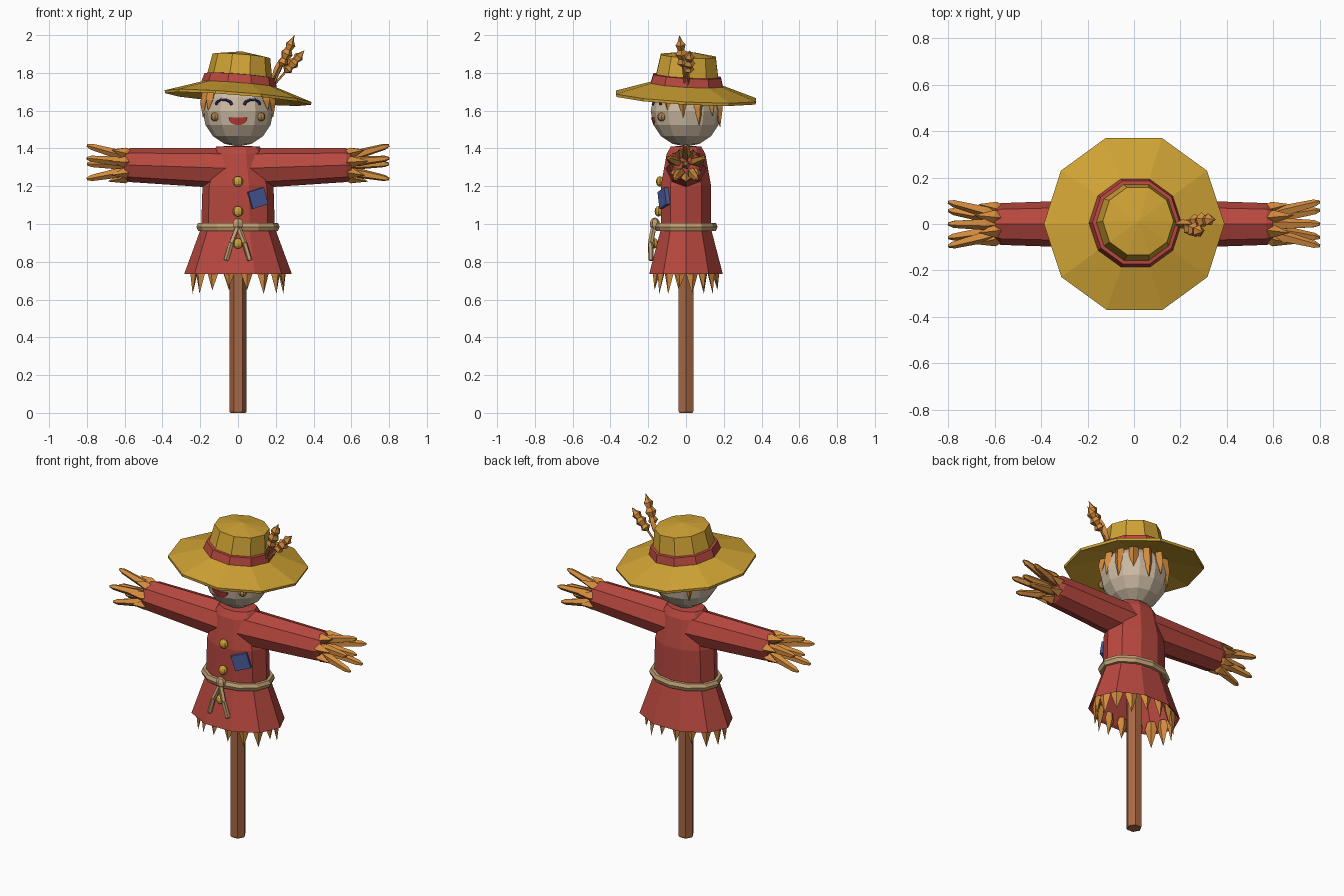
import bpy, bmesh, math, random
from mathutils import Vector, Matrix, Euler

if "Cube" in bpy.data.objects:
    bpy.data.objects.remove(bpy.data.objects["Cube"])

random.seed(4)


def material(name, r, g, b):
    m = bpy.data.materials.new(name)
    lin = [((c / 255 + 0.055) / 1.055) ** 2.4 for c in (r, g, b)]
    m.diffuse_color = (*lin, 1)
    m.use_nodes = True
    m.node_tree.nodes["Principled BSDF"].inputs["Base Color"].default_value = m.diffuse_color
    return m


RED = material("red cloth", 184, 72, 63)
YELLOW = material("yellow hat straw", 208, 163, 52)
STRAW = material("orange straw", 212, 140, 62)
SKIN = material("burlap", 204, 186, 162)
WOOD = material("brown wood", 168, 104, 68)
ROPE = material("tan rope", 196, 162, 116)
BLUE = material("blue patch", 74, 92, 155)
NAVY = material("navy thread", 44, 50, 98)
MOUTH = material("mouth red", 196, 62, 56)
BUTTON = material("button brown", 178, 132, 78)


def finish(name, bm, mat, matrix=None):
    bmesh.ops.remove_doubles(bm, verts=bm.verts, dist=1e-5)
    bmesh.ops.recalc_face_normals(bm, faces=bm.faces)
    me = bpy.data.meshes.new(name)
    bm.to_mesh(me)
    bm.free()
    me.materials.append(mat)
    ob = bpy.data.objects.new(name, me)
    if matrix:
        ob.matrix_world = matrix
    bpy.context.collection.objects.link(ob)
    return ob


def loft(name, rings, mat, n=10, matrix=None, closed=False):
    """Rings are (z, rx, ry); a zero radius makes a pole, open ends are capped."""
    bm = bmesh.new()
    loops = []
    for z, rx, ry in rings:
        loops.append([bm.verts.new((rx * math.cos(math.tau * i / n),
                                    ry * math.sin(math.tau * i / n), z)) for i in range(n)])
    pairs = list(zip(loops, loops[1:]))
    if closed:
        pairs.append((loops[-1], loops[0]))
    for a, b in pairs:
        for i in range(n):
            j = (i + 1) % n
            bm.faces.new((a[i], a[j], b[j], b[i]))
    if not closed:
        for ring, loop in ((rings[0], loops[0]), (rings[-1], loops[-1])):
            if ring[1] > 0:
                bm.faces.new(loop)
    return finish(name, bm, mat, matrix)


def spindle(name, p0, p1, profile, mat, n=5, flat=1.0):
    """Tapered rod between two points; profile is (fraction, radius)."""
    p0, p1 = Vector(p0), Vector(p1)
    d = p1 - p0
    m = Matrix.Translation(p0) @ d.to_track_quat('Z', 'Y').to_matrix().to_4x4()
    return loft(name, [(t * d.length, r, r * flat) for t, r in profile], mat, n, m)


def ball(name, loc, r, mat, u=8, v=6, scale=(1, 1, 1)):
    bm = bmesh.new()
    bmesh.ops.create_uvsphere(bm, u_segments=u, v_segments=v, radius=r)
    return finish(name, bm, mat, Matrix.Translation(loc) @ Matrix.Diagonal((*scale, 1)))


def tube(name, pts, r, mat, n=5):
    """Rod following a few points."""
    for a, b in zip(pts, pts[1:]):
        spindle(name, a, b, [(-0.03, r * 0.8), (0.03, r), (0.97, r), (1.03, r * 0.8)], mat, n)


# Post
loft("post", [(0, .04, .04), (.008, .045, .045), (1.0, .045, .045)], WOOD, 6)

# Coat with flared, hollow skirt
loft("coat", [(.95, 0, 0), (.95, .17, .11), (.745, .272, .19), (.735, .285, .205),
              (.98, .195, .138), (1.2, .188, .14), (1.37, .14, .108),
              (1.41, .115, .085), (1.415, 0, 0)], RED, 10)

# Straw hem under the skirt
for i in range(16):
    a = math.tau * (i + .5) / 16
    c, s = math.cos(a), math.sin(a)
    tip = .63 + random.choice((0, .02, .035))
    spindle("hem_straw", (.235 * c, .155 * s, .79), (.245 * c, .17 * s, tip),
            [(0, .022), (.3, .034), (1, 0)], STRAW, 4, .6)

# Sleeves and straw hands
for side in (-1, 1):
    spindle("sleeve", (side * .05, 0, 1.295), (side * .6, 0, 1.313),
            [(0, .108), (.2, .104), (.95, .09), (1, .078)], RED, 8)
    for i in range(6):
        a = math.pi / 2 + math.tau * i / 5
        k = 0 if i == 5 else 1
        y, z = k * math.cos(a), k * math.sin(a)
        spindle("finger_straw", (side * .56, y * .035, 1.313 + z * .035),
                (side * .8, y * .1, 1.318 + z * .098),
                [(0, .016), (.35, .026), (.9, .017), (1, .007)], STRAW, 5)
    for i in range(7):
        a = math.tau * (i + .25) / 7
        y, z = math.cos(a), math.sin(a)
        spindle("cuff_straw", (side * .565, y * .06, 1.313 + z * .06),
                (side * (.67 + .02 * (i % 2)), y * .088, 1.313 + z * .088),
                [(0, .018), (.3, .03), (1, 0)], STRAW, 4)

# Rope belt, knot and hanging ends
belt = [(.985 + .024 * math.sin(math.tau * k / 6), .203 + .017 * math.cos(math.tau * k / 6),
         .15 + .017 * math.cos(math.tau * k / 6)) for k in range(6)]
loft("rope_belt", belt, ROPE, 12, closed=True)
ball("rope_knot", (0, -.165, 1.0), .034, ROPE, 6, 5, (.9, .8, 1))
for side in (-1, 1):
    tube("rope_end", [(0, -.17, .99), (side * .035, -.187, .90), (side * .062, -.185, .81)], .014, ROPE)

# Coat buttons and patch
for y, z in ((-.138, 1.225), (-.145, 1.067), (-.168, .897)):
    ball("coat_button", (0, y, z), .028, YELLOW, 8, 6, (1, .75, 1))
bm = bmesh.new()
bmesh.ops.create_cube(bm, size=1)
finish("patch", bm, BLUE, Matrix.Translation((.103, -.116, 1.137))
       @ Euler((0, 0, .42)).to_matrix().to_4x4() @ Matrix.Rotation(-.28, 4, 'Y')
       @ Matrix.Diagonal((.092, .026, .092, 1)))

# Head
HEAD = Vector((0, 0, 1.597))
ball("head", HEAD, .187, SKIN, 12, 8)


def on_face(x, z, lift=0.0):
    return Vector((x, -math.sqrt(.18 ** 2 - x * x - (z - HEAD.z) ** 2) - lift, z))


# Closed smiling eyes and cheek buttons
for side in (-1, 1):
    arc = []
    for k in range(6):
        a = math.pi * k / 5
        arc.append(on_face(side * .075 + .042 * math.cos(a), 1.632 + .027 * math.sin(a), .002))
    tube("eye", arc, .008, NAVY, 5)
    ball("cheek_button", on_face(side * .122, 1.567), .023, BUTTON, 8, 6)

# Half-round mouth plate with a dark upper lip line
bm = bmesh.new()
rim = [(.05 * math.cos(math.pi * k / 8), 1.563 - .04 * math.sin(math.pi * k / 8)) for k in range(9)]
front = [bm.verts.new(on_face(x, z, .008)) for x, z in rim]
back = [bm.verts.new(on_face(x, z, -.002)) for x, z in rim]
mid_front, mid_back = (bm.verts.new(on_face(0, 1.563, d)) for d in (.009, -.001))
for i in range(8):
    bm.faces.new((mid_front, front[i], front[i + 1]))
    bm.faces.new((front[i], back[i], back[i + 1], front[i + 1]))
bm.faces.new((front[0], mid_front, mid_back, back[0]))
bm.faces.new((mid_front, front[8], back[8], mid_back))
finish("mouth", bm, MOUTH)

# Straw hair hanging from under the hat
for i in range(10):
    a = math.radians(-32 + 244 * i / 9)
    c, s = math.cos(a), math.sin(a)
    low = (1.60, 1.56, 1.52, 1.57, 1.51, 1.56, 1.52, 1.57, 1.56, 1.60)[i]
    spindle("hair_straw", (.165 * c, .165 * s, 1.70), (.186 * c, .186 * s, low),
            [(0, .026), (.45, .026), (1, 0)], STRAW, 4)

# Tilted hat: brim, crown and band
HAT = Matrix.Translation((0, 0, 1.667)) @ Euler((-.055, .08, 0)).to_matrix().to_4x4()


def hat_part(name, prof, mat):
    loft(name, [(z, r, r) for z, r in prof], mat, 10, HAT)


hat_part("hat_brim", [(.05, 0), (.05, .17), (-.005, .388), (.01, .39), (.075, .19), (.075, 0)], YELLOW)
hat_part("hat_crown", [(.06, .18), (.12, .172), (.225, .153), (.248, 0)], YELLOW)
hat_part("hat_band", [(.055, .19), (.06, .203), (.118, .188), (.12, .17)], RED)

# Two ears of wheat tucked into the band
ear = [(0, .006), (.38, .006), (.46, .03), (.54, .019), (.64, .034), (.72, .019),
       (.82, .028), (.88, .014), (1, 0)]
spindle("wheat_ear", (.185, -.005, 1.73), (.298, -.035, 2.0), ear, STRAW, 5)
spindle("wheat_ear", (.185, .01, 1.73), (.352, .02, 1.92), ear, STRAW, 5)
spindle("wheat_ear", (.18, 0, 1.76), (.25, .0, 1.9), [(0, .006), (.4, .02), (.7, .016), (1, 0)], STRAW, 4)
